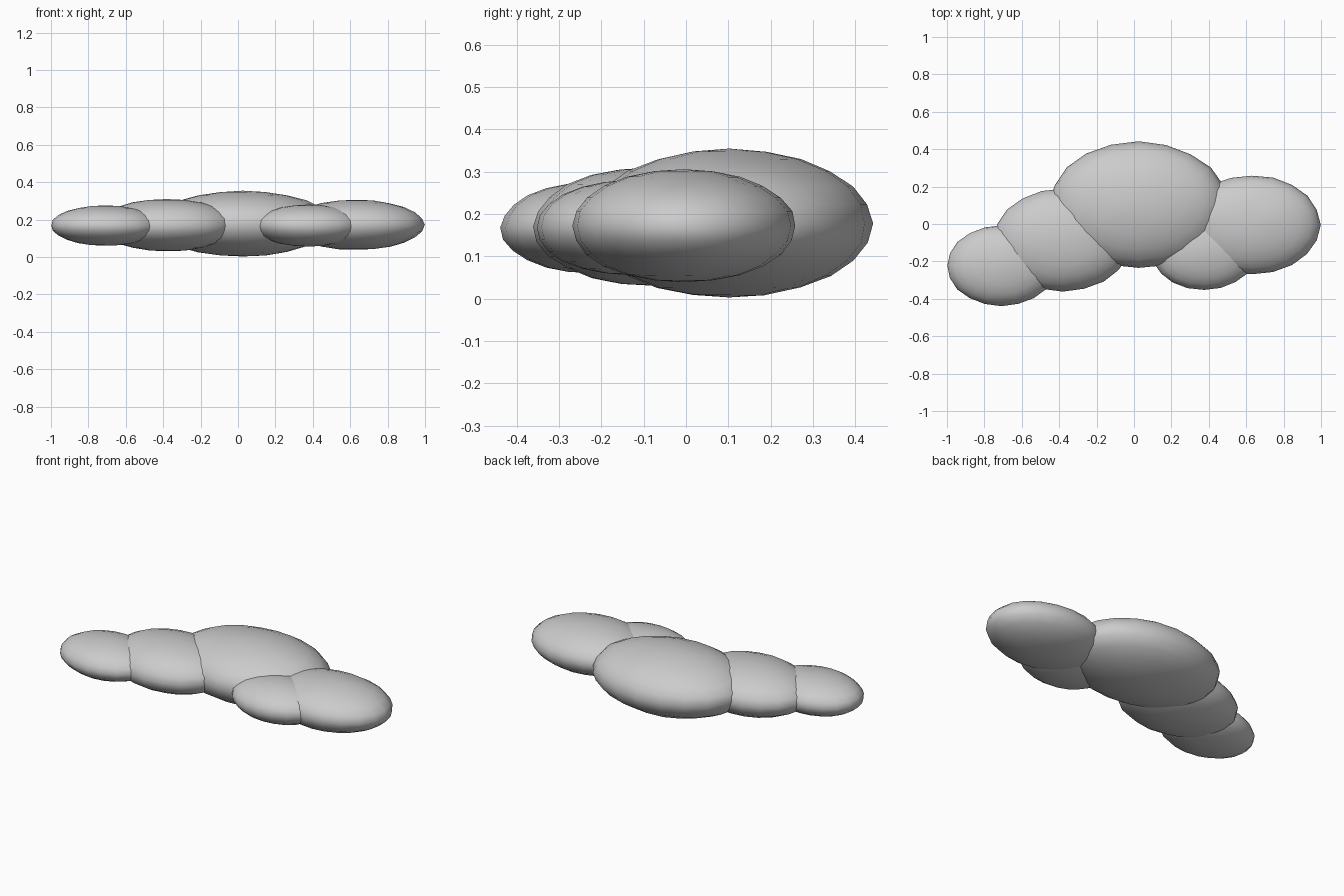
import bpy
from mathutils import Vector, noise

if "Cube" in bpy.data.objects:
    bpy.data.objects.remove(bpy.data.objects["Cube"])


def puff(name, center, radii):
    """One flattened, slightly lumpy cloud lobe."""
    bpy.ops.mesh.primitive_uv_sphere_add(segments=20, ring_count=12, radius=1)
    ob = bpy.context.object
    ob.name = name
    c = Vector(center)
    for v in ob.data.vertices:
        n = v.co.copy()
        k = 1 + 0.02 * noise.noise(n * 2.2 + c * 5)
        v.co = Vector([n[i] * radii[i] * k for i in range(3)])
    ob.location = c
    bpy.ops.object.shade_smooth()
    return ob


# Big middle lobe
puff("cloud_center", (0.025, 0.102, 0.178), (0.475, 0.338, 0.175))
# Right side lobes
puff("cloud_right", (0.63, -0.005, 0.172), (0.365, 0.265, 0.134))
puff("cloud_right_front", (0.375, -0.142, 0.168), (0.285, 0.21, 0.112))
# Left side lobes
puff("cloud_left", (-0.38, -0.085, 0.17), (0.37, 0.275, 0.14))
puff("cloud_far_left", (-0.708, -0.222, 0.168), (0.292, 0.215, 0.108))
